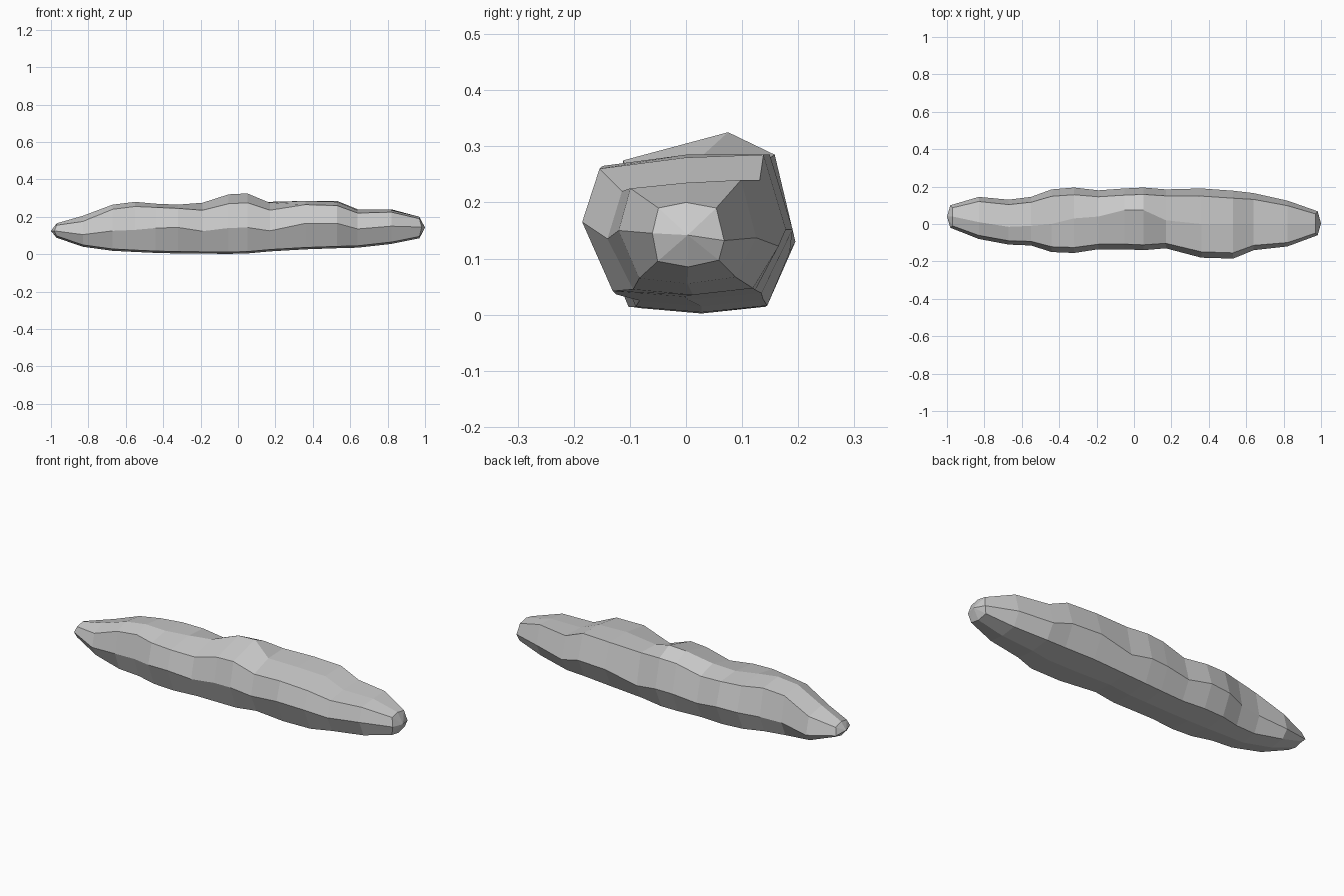
import bpy, bmesh

# Profiles along the length of the rock ledge
X     = [-.97, -.83, -.67, -.55, -.44, -.32, -.19, -.05, .05, .17, .36, .53, .64, .82, .97]
FRONT = [-.02, -.08, -.11, -.115, -.15, -.155, -.135, -.135, -.14, -.13, -.18, -.185, -.14, -.12, -.06]
BACK  = [.10, .145, .13, .145, .185, .195, .18, .19, .195, .185, .19, .178, .165, .125, .068]
CREST = [.04, .01, -.015, -.01, .0, .03, .04, .075, .075, .02, .0, .0, .0, .0, .0]
TOP   = [.165, .205, .265, .28, .27, .265, .275, .32, .325, .275, .285, .28, .235, .235, .20]
SHLDR = [.155, .175, .24, .255, .25, .245, .235, .27, .275, .235, .265, .26, .22, .225, .19]
WAIST = [.12, .10, .12, .125, .135, .138, .118, .135, .138, .12, .16, .16, .13, .145, .14]
BASE  = [.088, .04, .018, .012, .007, .004, .003, .002, .004, .015, .026, .032, .035, .055, .085]

bm = bmesh.new()


def ring(x, f, b, c, top, sh, waist, base):
    """Eight-sided section: base, sides, shoulders and crest."""
    m = (f + b) / 2
    h = (b - f) / 2
    back_sh = max(sh + .005, min(top + .005, .285)) if x > 0 else sh + .01
    end = abs(x) > .9
    k = .85 if end else .7
    pts = [(m, base), (m + h * k, base + .012), (b, waist - .008),
           (m + h * .78, back_sh - (.015 if end else 0)), (c, top),
           (m - h * .83, sh), (f, waist + .005), (m - h * k, base + .010)]
    return [bm.verts.new((x, y, z)) for y, z in pts]


rings = [ring(*s) for s in zip(X, FRONT, BACK, CREST, TOP, SHLDR, WAIST, BASE)]

# Faceted skin
for a, b in zip(rings, rings[1:]):
    for i in range(8):
        j = (i + 1) % 8
        bm.faces.new((a[i], b[i], b[j], a[j]))

# Shallow domed ends
for r, x in ((rings[0], -1), (rings[-1], 1)):
    y = sum(v.co.y for v in r) / 8
    z = sum(v.co.z for v in r) / 8
    tip = bm.verts.new((x, y, z))
    for i in range(8):
        bm.faces.new((r[i], r[(i + 1) % 8], tip))
    for i in (2, 6):
        r[i].co.x += .012 * x

bmesh.ops.recalc_face_normals(bm, faces=bm.faces)
mesh = bpy.data.meshes.new("rock_ledge")
bm.to_mesh(mesh)
bm.free()
rock = bpy.data.objects.new("rock_ledge", mesh)
bpy.context.collection.objects.link(rock)
